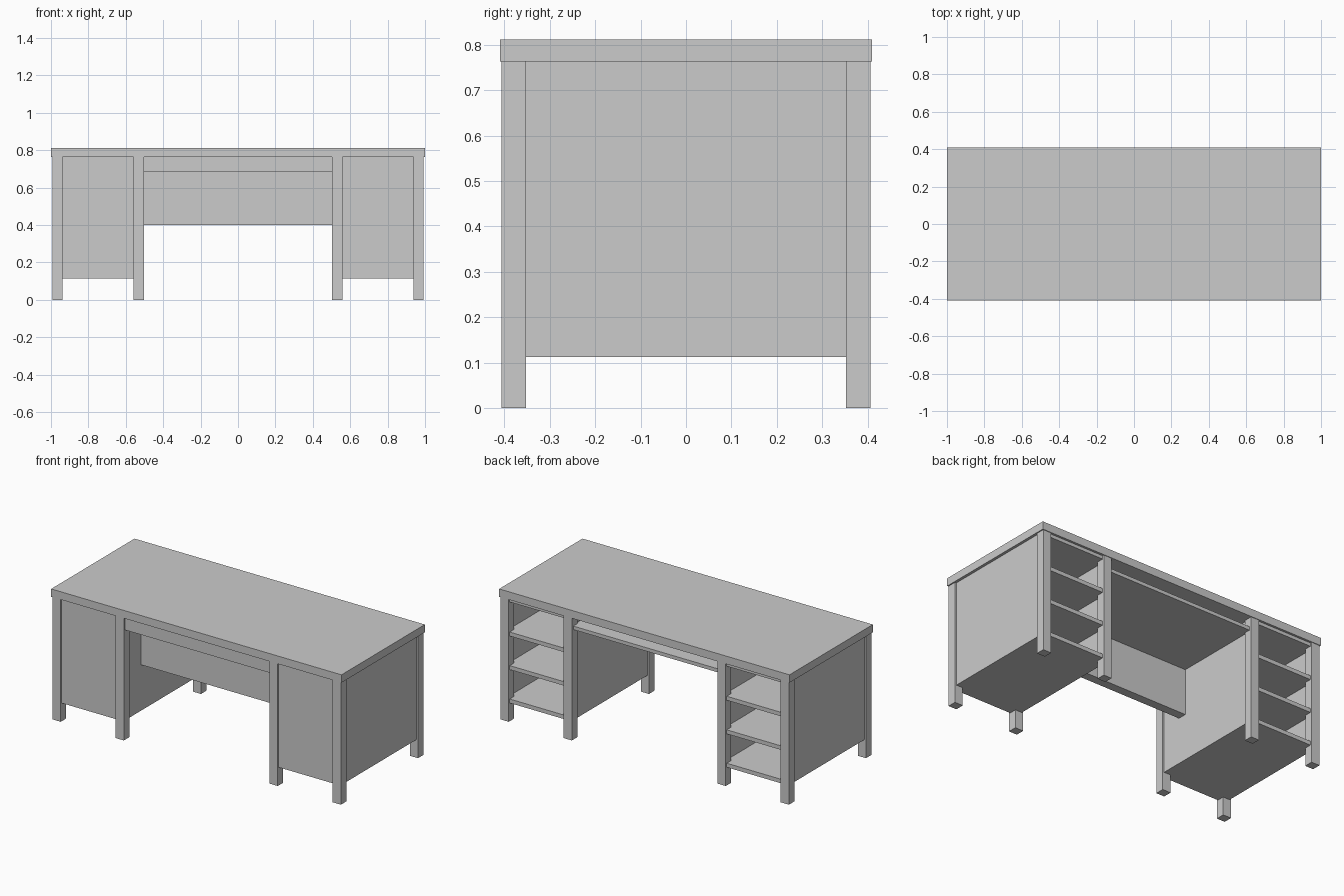
import bpy

if "Cube" in bpy.data.objects:
    bpy.data.objects.remove(bpy.data.objects["Cube"])


def box(name, x0, x1, y0, y1, z0, z1):
    """Axis-aligned box from its limits."""
    bpy.ops.mesh.primitive_cube_add(size=1)
    o = bpy.context.object
    o.name = name
    o.location = ((x0 + x1) / 2, (y0 + y1) / 2, (z0 + z1) / 2)
    o.scale = (abs(x1 - x0), y1 - y0, z1 - z0)
    bpy.ops.object.transform_apply(location=True, rotation=False, scale=True)
    return o


def pair(name, x0, x1, *yz):
    """The same box on the left and right side."""
    box("right_" + name, x0, x1, *yz)
    box("left_" + name, -x1, -x0, *yz)


TOP = 0.763    # underside of the table top
LOW = 0.113    # underside of the pedestals

# Table top
box("table_top", -1, 1, -0.41, 0.41, TOP, 0.812)

# Eight square legs
for depth, y0, y1 in (("front", -0.406, -0.352), ("back", 0.352, 0.406)):
    pair(depth + "_outer_leg", 0.937, 0.993, y0, y1, 0, TOP)
    pair(depth + "_inner_leg", 0.502, 0.558, y0, y1, 0, TOP)

# Pedestal panels, set slightly back from the leg faces
pair("outer_side_panel", 0.963, 0.983, -0.352, 0.352, LOW, TOP)
pair("inner_side_panel", 0.512, 0.532, -0.352, 0.352, LOW, TOP)
pair("front_panel", 0.558, 0.937, -0.397, -0.377, LOW, TOP)

# Pedestal bottom, shelves and upper board, open to the back
for label, z0, z1 in (("bottom", LOW, 0.138), ("lower_shelf", 0.321, 0.346),
                      ("upper_shelf", 0.53, 0.555), ("upper_board", 0.742, TOP)):
    pair(label, 0.558, 0.937, -0.377, 0.396, z0, z1)
    pair(label + "_outer_edge", 0.937, 0.963, -0.352, 0.352, z0, z1)
    pair(label + "_inner_edge", 0.532, 0.558, -0.352, 0.352, z0, z1)

# Knee space: front apron, tray open to the back, hanging modesty panel
box("front_apron", -0.512, 0.512, -0.397, -0.377, 0.685, TOP)
box("tray_board", -0.512, 0.512, -0.377, 0.392, 0.685, 0.707)
box("modesty_panel", -0.512, 0.512, -0.225, -0.17, 0.40, 0.685)
